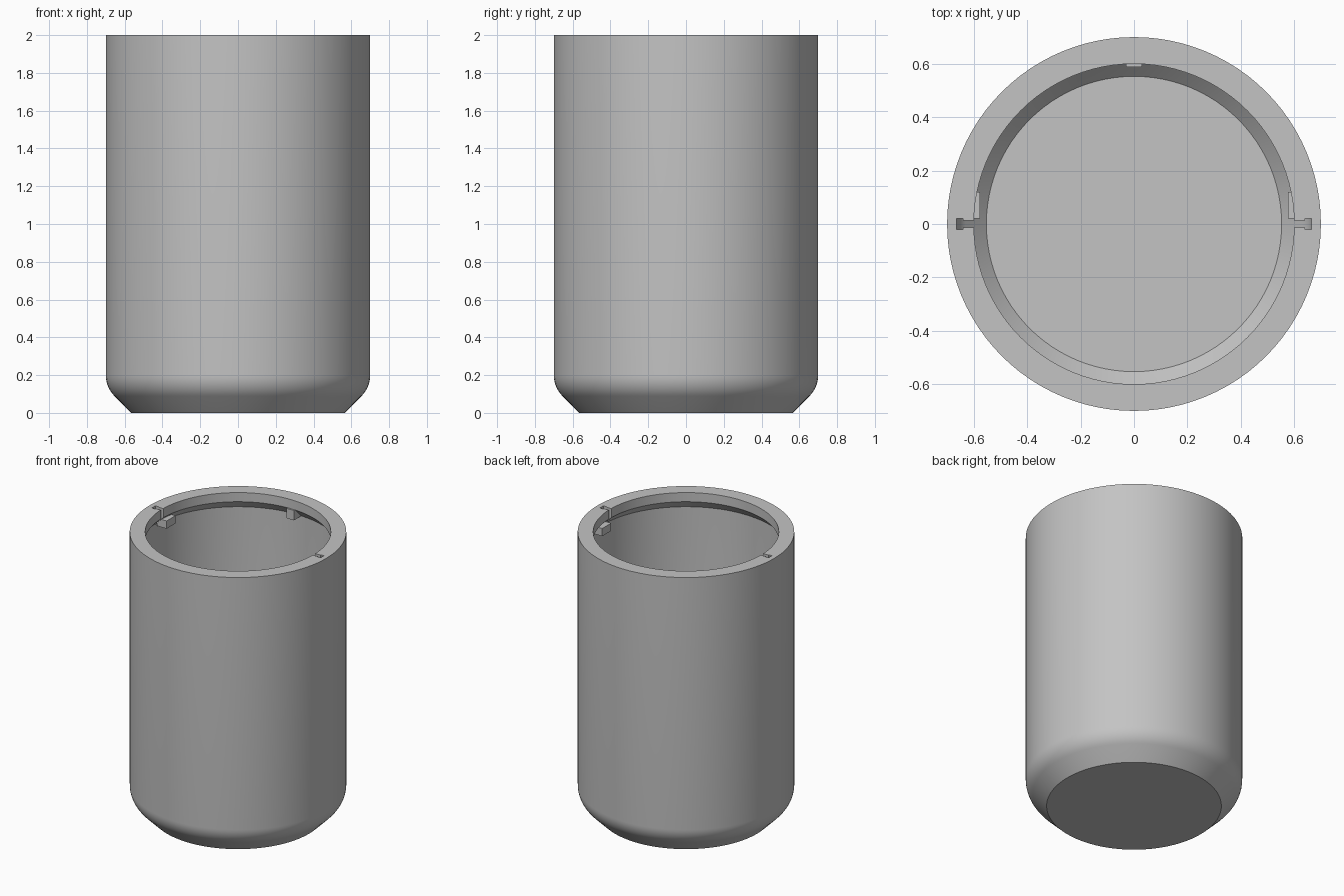
import bpy, bmesh, math
from mathutils import Vector

if "Cube" in bpy.data.objects:
    bpy.data.objects.remove(bpy.data.objects["Cube"])

grey = bpy.data.materials.new("plain grey")
grey.use_nodes = True
grey.diffuse_color = (0.55, 0.55, 0.55, 1)
grey.node_tree.nodes["Principled BSDF"].inputs["Base Color"].default_value = (0.55, 0.55, 0.55, 1)

SEGMENTS = 96
WALL = 0.033
BEND = Vector((0.543, 0.2))


def make_object(name, bm):
    mesh = bpy.data.meshes.new(name)
    bm.to_mesh(mesh)
    bm.free()
    mesh.materials.append(grey)
    obj = bpy.data.objects.new(name, mesh)
    bpy.context.collection.objects.link(obj)
    return obj


def box(name, low, high):
    low, high = Vector(low), Vector(high)
    bm = bmesh.new()
    bmesh.ops.create_cube(bm, size=1)
    size, centre = high - low, (low + high) / 2
    for v in bm.verts:
        v.co = Vector(a * b for a, b in zip(v.co, size)) + centre
    return make_object(name, bm)


def bend(radius):
    """Rounded lower corner, from the 45 degree slope up to the vertical wall."""
    steps = 8
    angles = [math.pi / 4 * (1 - i / steps) for i in range(steps + 1)]
    return [(BEND.x + radius * math.cos(a), BEND.y - radius * math.sin(a)) for a in angles]


# Hollow body: outside, rim, undercut lip, inside wall and floor
outside = [(0, 0), (0.565, 0)] + bend(0.157)
lip = [(0.7, 2), (0.6, 2), (0.6, 1.935), (0.667, 1.868)]
inside = bend(0.157 - WALL)[::-1] + [(0.553, WALL), (0, WALL)]
bm = bmesh.new()
verts = [bm.verts.new((r, 0, z)) for r, z in outside + lip + inside]
edges = [bm.edges.new(pair) for pair in zip(verts, verts[1:])]
bmesh.ops.spin(bm, geom=verts + edges, cent=(0, 0, 0), axis=(0, 0, 1),
               angle=math.tau, steps=SEGMENTS, use_duplicate=False)
bmesh.ops.remove_doubles(bm, verts=bm.verts[:], dist=0.0005)
bmesh.ops.recalc_face_normals(bm, faces=bm.faces[:])
body = make_object("cup_body", bm)
bpy.context.view_layer.objects.active = body

# Stepped slots through the lip on both sides
for side in (-1, 1):
    for r0, r1, half in ((0.56, 0.645, 0.014), (0.64, 0.665, 0.02)):
        xs = sorted((side * r0, side * r1))
        cutter = box("slot_cutter", (xs[0], -half, 1.85), (xs[1], half, 2.1))
        cutter.hide_render = True
        cut = body.modifiers.new("slot", "BOOLEAN")
        cut.operation = "DIFFERENCE"
        cut.solver = "EXACT"
        cut.object = cutter
        bpy.ops.object.modifier_apply(modifier=cut.name)
        bpy.data.objects.remove(cutter)

# Locking tabs under the lip
for side, label in ((-1, "right"), (1, "left")):
    xs = sorted((side * 0.577, side * 0.655))
    box(label + "_locking_tab", (xs[0], 0.02, 1.86), (xs[1], 0.12, 1.915))
box("back_locking_tab", (-0.03, 0.588, 1.865), (0.03, 0.664, 1.935))

bpy.ops.object.select_all(action="DESELECT")
body.select_set(True)
bpy.ops.object.shade_smooth_by_angle(angle=math.radians(30))
